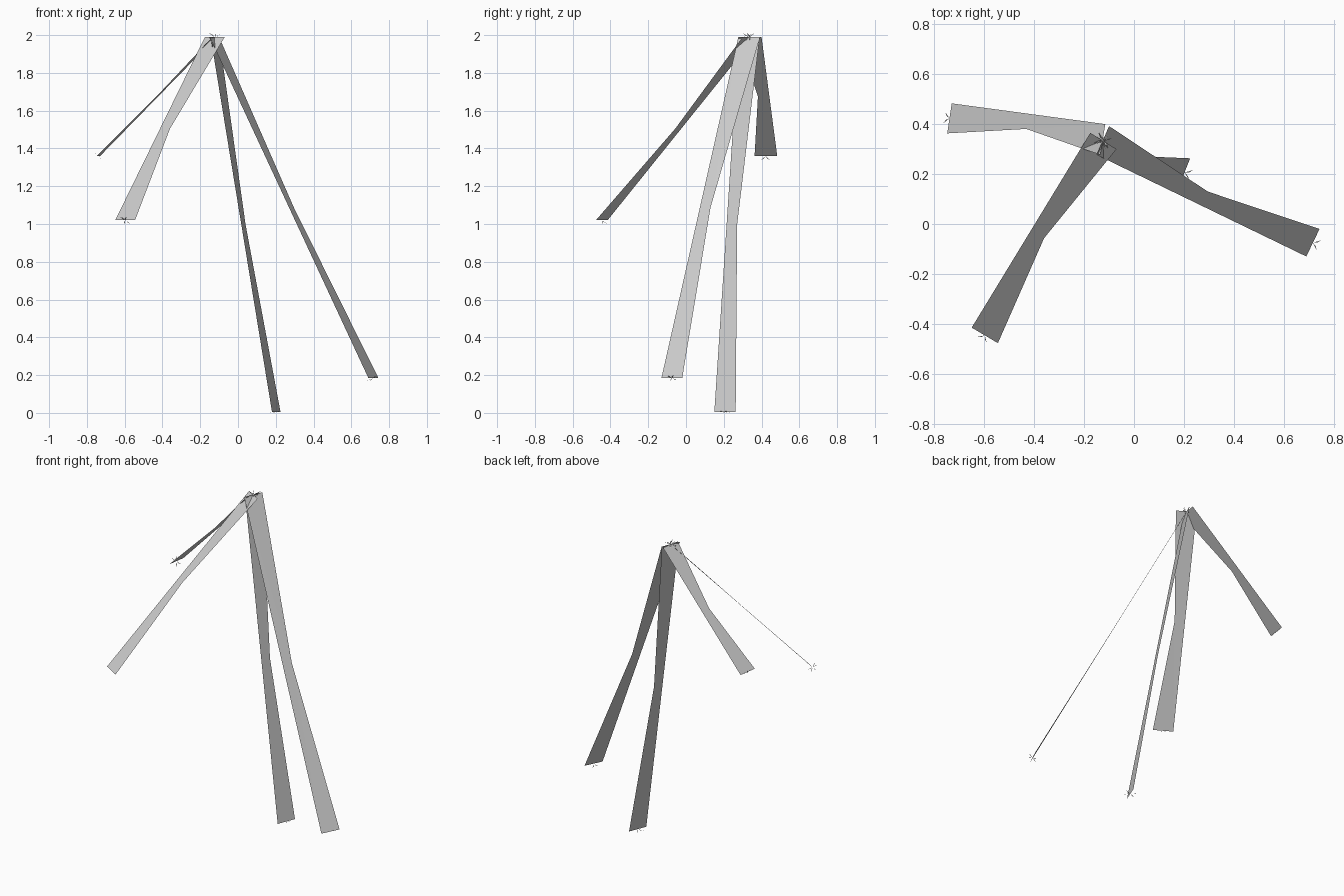
import bpy
from mathutils import Vector

if "Cube" in bpy.data.objects:
    bpy.data.objects.remove(bpy.data.objects["Cube"])


def make_mesh(name, verts, faces):
    me = bpy.data.meshes.new(name)
    me.from_pydata([tuple(v) for v in verts], [], faces)
    me.update()
    ob = bpy.data.objects.new(name, me)
    bpy.context.collection.objects.link(ob)
    return ob


def blade(name, a_top, b_top, a_end, b_end):
    """Flat strip: straight on edge a, pinched half way along edge b, star caps at both ends."""
    at, bt, ae, be = (Vector(p) for p in (a_top, b_top, a_end, b_end))
    verts = [at, bt, ae, be, (at + bt + ae + be) / 4]
    faces = [(0, 1, 4), (0, 4, 2), (2, 4, 3)]
    # small crossed cap, square to the strip
    across = (bt - at).normalized()
    normal = (ae - at).cross(across).normalized()
    for mid in ((at + bt) / 2, (ae + be) / 2):
        n = len(verts)
        verts.append(mid)
        for u, v in ((-0.023, -0.03), (-0.008, -0.018), (0.008, -0.018), (0.023, -0.03),
                     (0.023, 0.03), (0.008, 0.018), (-0.008, 0.018), (-0.023, 0.03)):
            verts.append(mid + across * u + normal * v)
        faces += [(n, n + 1, n + 2), (n, n + 3, n + 4),
                  (n, n + 5, n + 6), (n, n + 7, n + 8)]
    return make_mesh(name, verts, faces)


# four blades fanning down from one shared point
blade("front_blade", (-0.175, 0.365, 1.99), (-0.07, 0.30, 1.99),
      (-0.65, -0.415, 1.02), (-0.545, -0.477, 1.02))
blade("right_blade", (-0.15, 0.277, 1.99), (-0.10, 0.392, 1.99),
      (0.69, -0.13, 0.185), (0.743, -0.02, 0.185))
blade("left_blade", (-0.115, 0.40, 1.99), (-0.135, 0.277, 1.99),
      (-0.73, 0.483, 1.36), (-0.748, 0.363, 1.36))
blade("long_blade", (-0.145, 0.28, 1.99), (-0.10, 0.39, 1.99),
      (0.18, 0.15, 0.005), (0.225, 0.263, 0.005))
